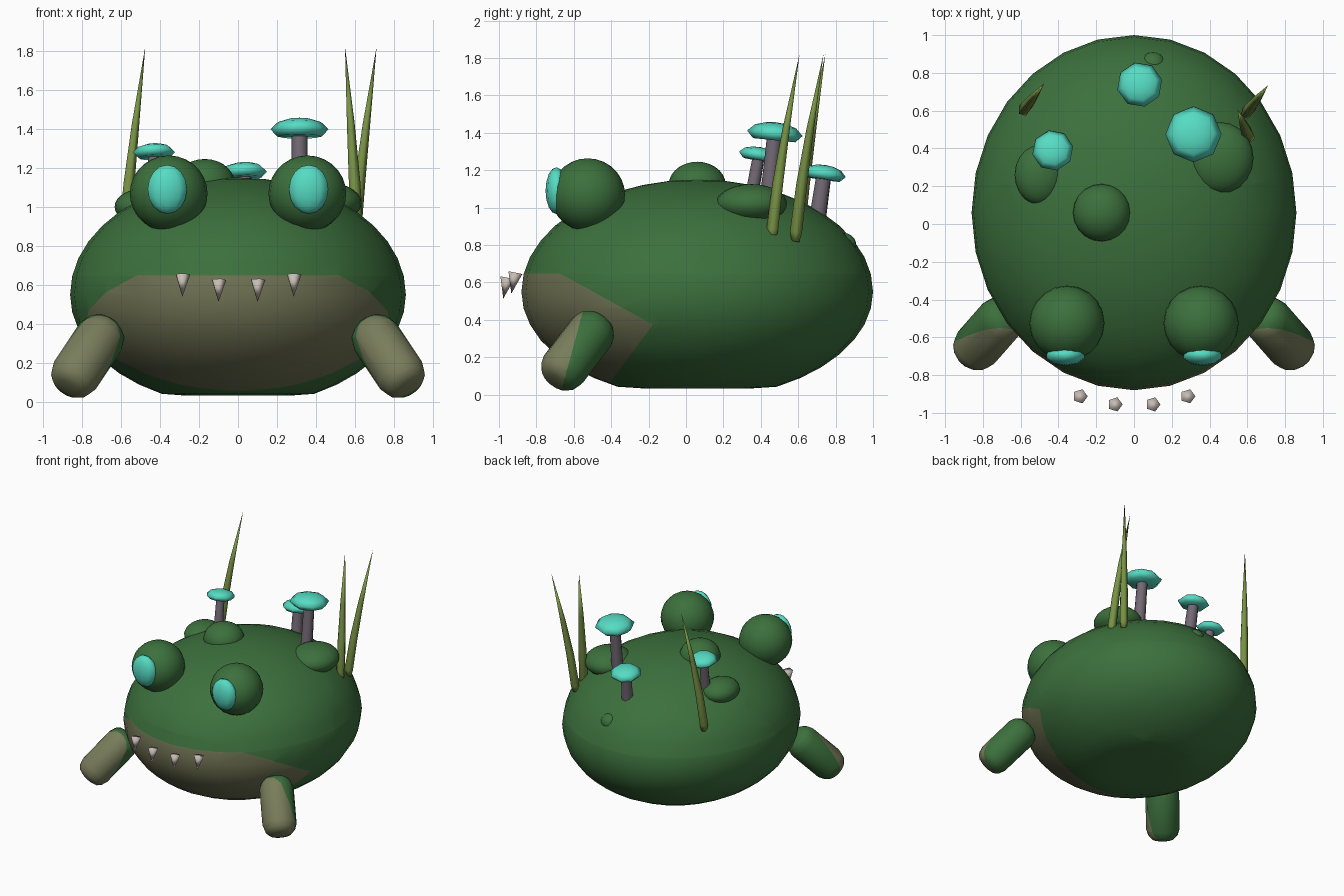
import bpy, bmesh, math
from mathutils import Vector, Matrix

if "Cube" in bpy.data.objects:
    bpy.data.objects.remove(bpy.data.objects["Cube"])


def material(name, rgb):
    m = bpy.data.materials.new(name)
    m.diffuse_color = (*rgb, 1)
    m.use_nodes = True
    m.node_tree.nodes["Principled BSDF"].inputs["Base Color"].default_value = m.diffuse_color
    return m


GREEN = material("skin green", (0.045, 0.162, 0.046))
BELLY = material("belly olive", (0.158, 0.168, 0.086))
LEG = material("leg olive", (0.19, 0.205, 0.105))
CYAN = material("glow cyan", (0.092, 0.71, 0.545))
STEM = material("stem mauve", (0.17, 0.14, 0.175))
REED = material("reed green", (0.19, 0.29, 0.06))
TOOTH = material("tooth ivory", (0.58, 0.51, 0.46))


def finish(name, bm, mats, sharp=None):
    bmesh.ops.recalc_face_normals(bm, faces=bm.faces)
    me = bpy.data.meshes.new(name)
    for f in bm.faces:
        f.smooth = True
    bm.to_mesh(me)
    bm.free()
    for m in mats:
        me.materials.append(m)
    ob = bpy.data.objects.new(name, me)
    bpy.context.collection.objects.link(ob)
    if sharp:
        bpy.ops.object.select_all(action='DESELECT')
        ob.select_set(True)
        bpy.context.view_layer.objects.active = ob
        bpy.ops.object.shade_smooth_by_angle(angle=math.radians(sharp))
    return ob


def ball_mesh(center, radii, seg, rings):
    bm = bmesh.new()
    bmesh.ops.create_uvsphere(bm, u_segments=seg, v_segments=rings, radius=1,
                              matrix=Matrix.Translation(center) @ Matrix.Diagonal((*radii, 1)))
    return bm


def ball(name, center, radii, mat, seg=20, rings=14):
    return finish(name, ball_mesh(center, radii, seg, rings), [mat])


def loft_mesh(rings, sides):
    """Skin circular rings (center, radius) that share one axis; zero radius makes a point."""
    rings = [(Vector(c), r) for c, r in rings]
    axis = (rings[-1][0] - rings[0][0]).normalized()
    rot = axis.to_track_quat('Z', 'Y')
    bm = bmesh.new()
    loops = []
    for c, r in rings:
        n = sides if r > 0 else 1
        loops.append([bm.verts.new(c + rot @ Vector((r * math.cos(a), r * math.sin(a), 0)))
                      for a in (2 * math.pi * i / sides for i in range(n))])
    for a, b in zip(loops, loops[1:]):
        for i in range(sides):
            j = (i + 1) % sides
            if len(a) == 1:
                bm.faces.new((a[0], b[j], b[i]))
            elif len(b) == 1:
                bm.faces.new((a[i], a[j], b[0]))
            else:
                bm.faces.new((a[i], a[j], b[j], b[i]))
    for end in (loops[0], loops[-1]):
        if len(end) > 1:
            bm.faces.new(end)
    return bm


def paint_inside(bm, planes):
    """Cut along planes (point, outward normal) and paint the enclosed faces with slot 1."""
    planes = [(Vector(p), Vector(n)) for p, n in planes]
    for p, n in planes:
        bmesh.ops.bisect_plane(bm, geom=bm.verts[:] + bm.edges[:] + bm.faces[:],
                               dist=1e-5, plane_co=p, plane_no=n)
    for f in bm.faces:
        c = f.calc_center_median()
        f.material_index = int(all((c - p).dot(n) < 0 for p, n in planes))


# Body: egg-like ellipsoid with a flattened base and an olive front underside
bm = ball_mesh((0, 0.06, 0), (0.86, 0.94, 1), 28, 20)
for v in bm.verts:
    v.co.z = max(0.033, 0.55 + v.co.z * (0.60 if v.co.z > 0 else 0.57))
paint_inside(bm, [((0, 0, 0.648), (0, 0, 1)),
                  ((0, -0.67, 0.645), (0, 0.55, 1)),
                  ((0, -0.225, 0.31), (0, 1, -0.74))])
finish("body", bm, [GREEN, BELLY])

# Eyes, pupils and legs on both sides
for side, s in (("left", -1), ("right", 1)):
    ball(side + "_eye", (s * 0.355, -0.525, 1.068), (0.199, 0.199, 0.195), GREEN)
    ball(side + "_pupil", (s * 0.362, -0.693, 1.09), (0.106, 0.058, 0.125), CYAN, 10, 8)

    # stubby leg: thick barrel with rounded, flattish ends
    mid = Vector((s * 0.77, -0.58, 0.235))
    d = Vector((s * 0.468, -0.535, -0.702)).normalized()
    half = [(0.228, 0.05), (0.216, 0.088), (0.188, 0.113), (0.14, 0.128)]
    rings = [(mid - d * h, r) for h, r in half] + [(mid + d * h, r) for h, r in half[::-1]]
    bm = loft_mesh(rings, 14)
    paint_inside(bm, [((0, -0.55, 0.45), (0, 1, -0.27))])
    finish(side + "_leg", bm, [GREEN, LEG])

# Warts on the back
for i, (c, r) in enumerate([((-0.17, 0.06, 1.12), (0.153, 0.153, 0.125)),
                            ((0.455, 0.35, 1.02), (0.178, 0.19, 0.105)),
                            ((-0.50, 0.26, 1.00), (0.132, 0.158, 0.09)),
                            ((0.10, 0.84, 0.80), (0.07, 0.07, 0.065))]):
    ball(f"wart_{i + 1}", c, r, GREEN, 20, 14)

# Mushrooms: stem foot, cap centre (widest level), cap radius, stem radius
for i, (foot, cap, r, sr) in enumerate([
        ((0.315, 0.43, 0.95), (0.315, 0.475, 1.397), 0.149, 0.042),
        ((-0.42, 0.34, 1.00), (-0.43, 0.39, 1.28), 0.110, 0.034),
        ((0.04, 0.695, 0.88), (0.03, 0.738, 1.18), 0.121, 0.043)]):
    foot, cap = Vector(foot), Vector(cap)
    up = (cap - foot).normalized()
    finish(f"mushroom_stem_{i + 1}", loft_mesh([(foot, sr * 1.1), (cap, sr * 0.95)], 8),
           [STEM], sharp=50)
    profile = [(0.76, -0.25), (1.0, 0.0), (0.74, 0.25), (0.38, 0.36), (0, 0.40)]
    finish(f"mushroom_cap_{i + 1}",
           loft_mesh([(cap + up * r * h, r * k) for k, h in profile], 8), [CYAN])

# Reeds: tapering blades that lean more towards the tip
for i, (base, tip) in enumerate([((0.61, 0.46, 0.83), (0.548, 0.607, 1.82)),
                                 ((0.595, 0.585, 0.82), (0.71, 0.735, 1.82)),
                                 ((-0.585, 0.60, 0.82), (-0.475, 0.745, 1.82))]):
    base, tip = Vector(base), Vector(tip)
    rings = []
    for t, r in ((0, 0.022), (0.05, 0.034), (0.3, 0.031), (0.6, 0.021), (1, 0)):
        p = base.lerp(tip, t ** 1.25)
        p.z = base.z + (tip.z - base.z) * t
        rings.append((p, r))
    finish(f"reed_{i + 1}", loft_mesh(rings, 5), [REED])

# Teeth: five-sided cones pointing down and a little forward
for i, (x, y, z) in enumerate([(-0.285, -0.912, 0.652), (-0.10, -0.955, 0.625),
                               (0.10, -0.955, 0.625), (0.285, -0.912, 0.652)]):
    finish(f"tooth_{i + 1}", loft_mesh([((x, y, z), 0.04), ((x, y - 0.022, z - 0.112), 0)], 5),
           [TOOTH])
